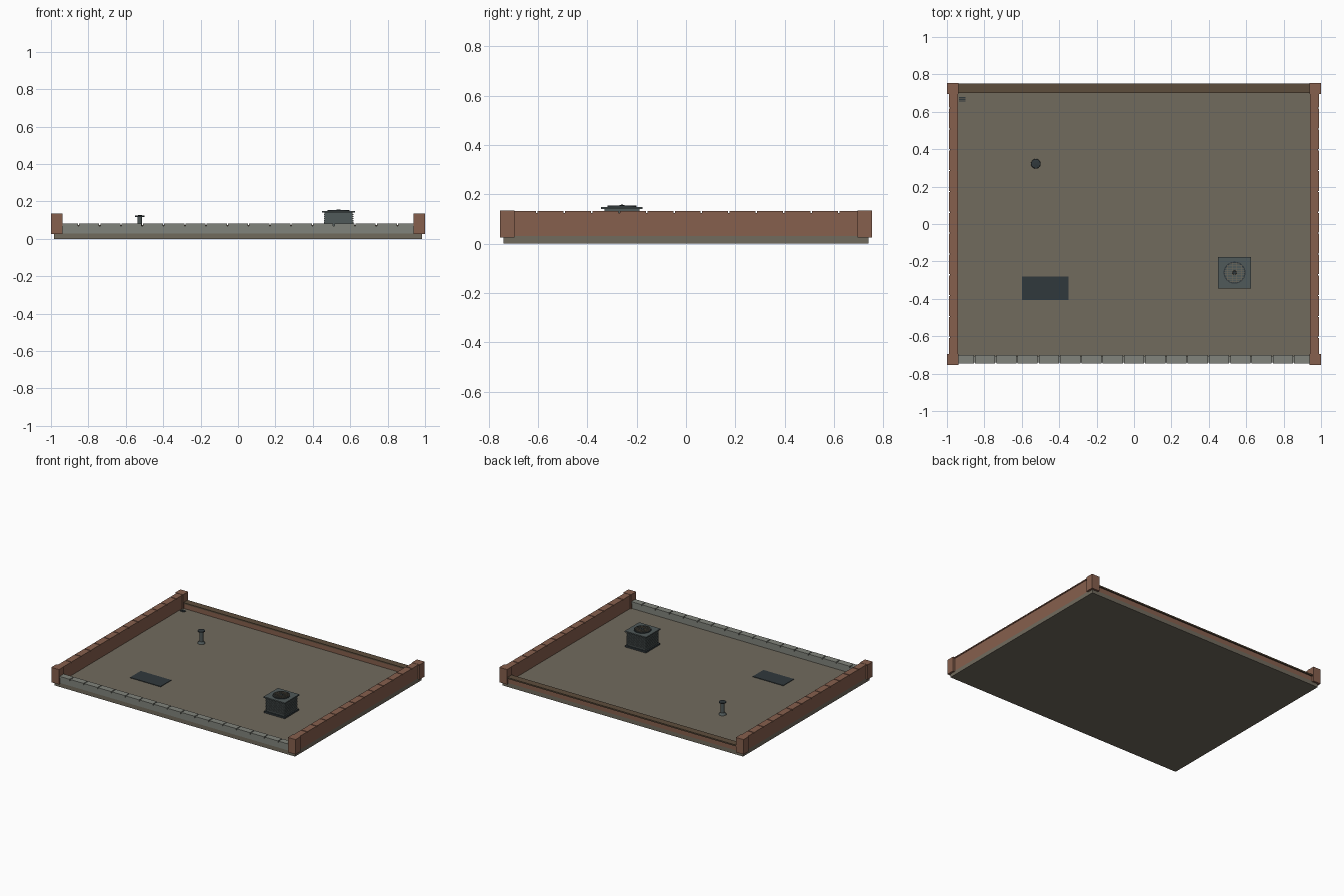
import bpy, bmesh, math
from mathutils import Vector

if "Cube" in bpy.data.objects:
    bpy.data.objects.remove(bpy.data.objects["Cube"])


def mat(name, c):
    m = bpy.data.materials.new(name)
    m.diffuse_color = (*c, 1)
    m.use_nodes = True
    m.node_tree.nodes["Principled BSDF"].inputs["Base Color"].default_value = m.diffuse_color
    return m


BRICK = mat("brick", (0.24, 0.115, 0.075))
ROOF = mat("roof_felt", (0.165, 0.145, 0.11))
TRIM = mat("dark_trim", (0.11, 0.075, 0.045))
STONE = mat("stone", (0.22, 0.23, 0.2))
METAL = mat("metal", (0.08, 0.1, 0.1))
DARK = mat("dark_metal", (0.03, 0.04, 0.045))


def finish(name, bm, m):
    me = bpy.data.meshes.new(name)
    bm.to_mesh(me)
    bm.free()
    ob = bpy.data.objects.new(name, me)
    bpy.context.collection.objects.link(ob)
    me.materials.append(m)
    return ob


def add_box(bm, x0, x1, y0, y1, z0, z1):
    r = bmesh.ops.create_cube(bm, size=1)
    c, s = Vector((x0 + x1, y0 + y1, z0 + z1)) / 2, Vector((x1 - x0, y1 - y0, z1 - z0))
    for v in r["verts"]:
        v.co = Vector(a * b for a, b in zip(v.co, s)) + c


def boxes(name, m, *dims):
    bm = bmesh.new()
    for d in dims:
        add_box(bm, *d)
    return finish(name, bm, m)


def lathe(name, m, x, y, profile, n=16):
    bm = bmesh.new()
    vs = [bm.verts.new((x + r, y, z)) for r, z in profile]
    es = [bm.edges.new(p) for p in zip(vs, vs[1:])]
    bmesh.ops.spin(bm, geom=vs + es, cent=(x, y, 0), axis=(0, 0, 1), angle=math.tau, steps=n)
    bmesh.ops.remove_doubles(bm, verts=bm.verts, dist=1e-5)
    bmesh.ops.recalc_face_normals(bm, faces=bm.faces)
    ob = finish(name, bm, m)
    bpy.context.view_layer.objects.active = ob
    ob.select_set(True)
    bpy.ops.object.shade_smooth_by_angle(angle=math.radians(35))
    ob.select_set(False)
    return ob


F = 0.03  # roof surface height
boxes("roof_slab", ROOF, (-0.985, 0.985, -0.74, 0.74, 0, F))

# Side parapets with coping stones, and corner posts
for s, side in ((-1, "left"), (1, "right")):
    xs = sorted((s * 0.945, s * 0.985))
    boxes(side + "_parapet", BRICK, (*xs, -0.72, 0.72, F, 0.125))
    xs = sorted((s * 0.94, s * 0.99))
    p = 0.1114
    boxes(side + "_coping", BRICK,
          *[(*xs, -0.717 + i * p + 0.003, -0.717 + (i + 1) * p - 0.003, 0.125, 0.133) for i in range(13)])
    for t, end in ((-1, "front"), (1, "back")):
        boxes(f"{side}_{end}_post", BRICK,
              (*sorted((s * 0.937, s)), *sorted((t * 0.695, t * 0.755)), F - 0.005, 0.135))

# Low front parapet with coping stones
boxes("front_parapet", STONE, (-0.94, 0.94, -0.74, -0.705, F, 0.07))
p = 0.1137
boxes("front_coping", STONE,
      *[(max(-0.94, (i - 8.5) * p + 0.003), min(0.94, (i - 7.5) * p - 0.003), -0.747, -0.7, 0.07, 0.082)
        for i in range(17)])

# Back kerb with trim cap
boxes("back_kerb", BRICK, (-0.94, 0.94, 0.705, 0.74, F, 0.065))
boxes("back_kerb_cap", TRIM, (-0.94, 0.94, 0.7, 0.75, 0.065, 0.075))

# Air conditioning unit
cx, cy = 0.5375, -0.26
def around(h, k, z0, z1):
    return (cx - h, cx + h, cy - k, cy + k, z0, z1)
boxes("unit_base", DARK, around(0.085, 0.082, F, 0.042))
boxes("unit_body", METAL, around(0.074, 0.071, 0.042, 0.14))
boxes("unit_louvres", METAL, *[around(0.079, 0.076, 0.05 + i * 0.011, 0.056 + i * 0.011) for i in range(8)])
boxes("unit_lid", METAL, around(0.0875, 0.084, 0.14, 0.149))
lathe("fan_ring", DARK, cx, cy, [(0.052, 0.149), (0.052, 0.154), (0.059, 0.154), (0.059, 0.149)], 24)
bars = []
for i in range(-4, 5):
    a = i * 0.012
    w = math.sqrt(0.055 ** 2 - a * a)
    bars += [(cx - w, cx + w, cy + a - 0.001, cy + a + 0.001, 0.152, 0.155),
             (cx + a - 0.001, cx + a + 0.001, cy - w, cy + w, 0.152, 0.155)]
boxes("fan_grille", ROOF, *bars)
lathe("fan_hub", DARK, cx, cy, [(0, 0.158), (0.01, 0.157), (0.012, 0.149)], 12)

# Vent pipe with flared foot and cap
lathe("vent_pipe", METAL, -0.525, 0.322,
      [(0.026, F), (0.024, 0.036), (0.013, 0.045), (0.013, 0.12)])
lathe("vent_cap", DARK, -0.525, 0.322, [(0, 0.118), (0.025, 0.118), (0.025, 0.124), (0, 0.128)])

# Flat hatch panel and drain slots
boxes("roof_hatch", DARK, (-0.6, -0.35, -0.405, -0.28, F, F + 0.004))
boxes("drain", DARK, *[(-0.935, -0.9, y, y + 0.006, F, F + 0.004) for y in (0.655, 0.664, 0.673)])
